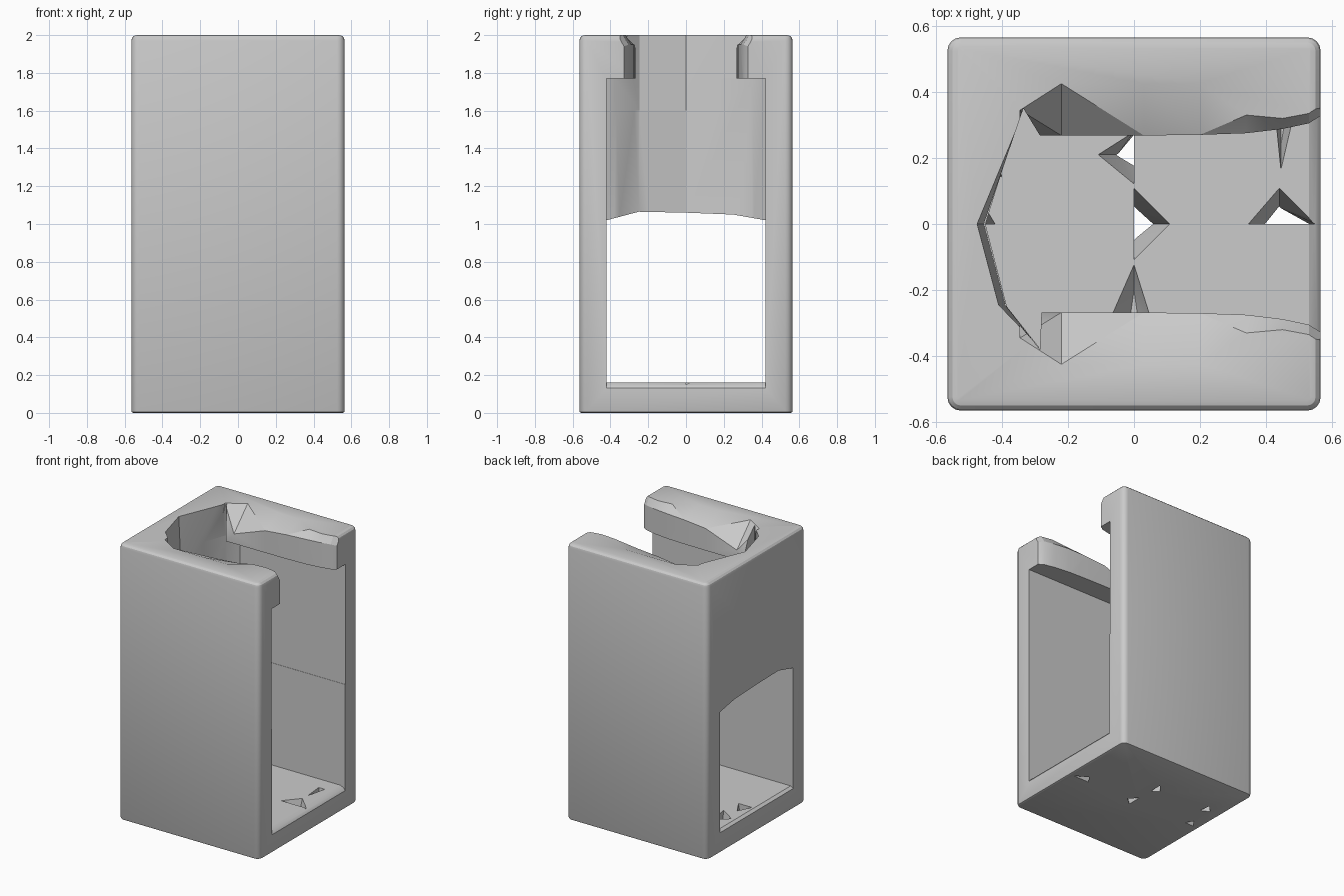
import bpy, bmesh, math

old = bpy.data.objects.get("Cube")
if old:
    bpy.data.objects.remove(old, do_unlink=True)

grey = bpy.data.materials.new("plain_grey")
grey.use_nodes = True
COLOR = (0.6, 0.6, 0.6, 1)
grey.diffuse_color = COLOR
grey.node_tree.nodes["Principled BSDF"].inputs["Base Color"].default_value = COLOR


def finish(bm, name):
    bmesh.ops.recalc_face_normals(bm, faces=bm.faces)
    mesh = bpy.data.meshes.new(name)
    bm.to_mesh(mesh)
    bm.free()
    mesh.materials.append(grey)
    obj = bpy.data.objects.new(name, mesh)
    bpy.context.collection.objects.link(obj)
    return obj


def loft(name, rings):
    """Closed solid through matching rings of points."""
    bm = bmesh.new()
    loops = [[bm.verts.new(p) for p in ring] for ring in rings]
    for a, b in zip(loops, loops[1:]):
        for i in range(len(a)):
            j = (i + 1) % len(a)
            bm.faces.new((a[i], a[j], b[j], b[i]))
    bm.faces.new(loops[0])
    bm.faces.new(loops[-1])
    bmesh.ops.triangulate(bm, faces=bm.faces)
    return finish(bm, name)


def carve(target, cutter):
    cutter.hide_render = True
    mod = target.modifiers.new("carve", "BOOLEAN")
    mod.operation = "DIFFERENCE"
    mod.solver = "EXACT"
    mod.object = cutter
    bpy.context.view_layer.objects.active = target
    bpy.ops.object.modifier_apply(modifier=mod.name)
    bpy.data.objects.remove(cutter, do_unlink=True)


def round_edges(bm, test, radius, segments):
    edges = [e for e in bm.edges if test(e.verts[0].co, e.verts[1].co)]
    bmesh.ops.bevel(bm, geom=edges, offset=radius, segments=segments,
                    profile=0.5, affect="EDGES")


# Rounded outer block
bm = bmesh.new()
bmesh.ops.create_cube(bm, size=1)
for v in bm.verts:
    v.co = (v.co.x * 1.13, v.co.y * 1.13, v.co.z * 2 + 1)
round_edges(bm, lambda a, b: abs(a.z - b.z) > 1, 0.04, 4)
round_edges(bm, lambda a, b: min(a.z, b.z) > 1.99, 0.03, 3)
round_edges(bm, lambda a, b: max(a.z, b.z) < 0.01, 0.012, 2)
housing = finish(bm, "housing")

# Lower passage through both ends, with a soft sill and an arched top
arch = [(0.42, 1.02), (0.25, 1.05), (0, 1.06), (-0.25, 1.065), (-0.42, 1.02)]
passage = []
for x, sill in [(-0.6, 0.12), (-0.545, 0.16), (0.53, 0.16), (0.555, 0.145), (0.6, 0.08)]:
    passage.append([(x, -0.42, sill), (x, 0.42, sill)] + [(x, y, z) for y, z in arch])
carve(housing, loft("passage_cutter", passage))

# Chamber under the lips, faceted at its closed end
end = [(-0.28, 0.422), (-0.34, 0.35), (-0.45, 0), (-0.385, -0.25), (-0.29, -0.37), (-0.27, -0.422)]
chamber = [[(0.7, 0.422, z)] + [(x, y, z) for x, y in end] + [(0.7, -0.422, z)]
           for z in (0.9, 1.77)]
carve(housing, loft("chamber_cutter", chamber))

# Back recess continuing through the top, with a slight draft
recess = []
for z, dx in [(1.6, 0), (2.1, -0.025)]:
    ring = [(-0.335, 0.35), (-0.455, 0), (-0.39, -0.245), (-0.285, -0.38)]
    recess.append([(x + dx * (abs(y) < 0.3), y, z) for x, y in ring]
                  + [(-0.28, -0.26, z), (-0.28, 0.26, z)])
carve(housing, loft("recess_cutter", recess))

# Slot between the lips: x, lip face, height of lip edge, outer side of the slope
stations = [(-0.345, 0.268, 1.79, 0.345), (-0.22, 0.268, 1.84, 0.425),
            (0.03, 0.268, 1.93, 0.425), (0.2, 0.27, 1.945, 0.425),
            (0.34, 0.275, 1.95, 0.33), (0.45, 0.288, 1.95, 0.32),
            (0.53, 0.305, 1.95, 0.335), (0.6, 0.35, 1.93, 0.39)]
slot = []
for x, inner, edge, outer in stations:
    half = [(inner, 1.7), (inner, edge), (outer, 2.0), (outer, 2.1)]
    slot.append([(x, y, z) for y, z in half] + [(x, -y, z) for y, z in reversed(half)])
carve(housing, loft("slot_cutter", slot))

# Triangular funnels in the floor: upper outline, lower outline, depth
funnels = [
    ([(0, 0.28), (-0.11, 0.21), (0, 0.12)], [(0, 0.27), (-0.05, 0.21), (0, 0.18)], -0.01),
    ([(0, 0.11), (0.11, 0), (0, -0.11)], [(0, 0.05), (0.055, 0), (0, -0.045)], -0.01),
    ([(0.345, 0), (0.55, 0), (0.44, 0.11)], [(0.4, 0), (0.53, 0), (0.44, 0.05)], -0.01),
    ([(-0.53, 0), (-0.42, 0), (-0.48, 0.1)], [(-0.52, 0), (-0.45, 0), (-0.48, 0.05)], -0.01),
    ([(-0.43, 0.3), (-0.52, 0.22), (-0.4, 0.14)], [(-0.43, 0.27), (-0.48, 0.22), (-0.42, 0.19)], -0.01),
    ([(-0.07, -0.28), (0.05, -0.28), (0, -0.12)], [(-0.01, -0.27), (0.01, -0.27), (0, -0.2)], 0.05),
    ([(0.43, 0.31), (0.48, 0.31), (0.445, 0.16)], [(0.445, 0.3), (0.455, 0.3), (0.445, 0.24)], 0.08),
]
for upper, lower, depth in funnels:
    carve(housing, loft("funnel_cutter", [[(x, y, 0.165) for x, y in upper],
                                          [(x, y, depth) for x, y in lower]]))

# Smooth the rounded edges, keep the facets crisp
bpy.ops.object.select_all(action="DESELECT")
housing.select_set(True)
bpy.context.view_layer.objects.active = housing
bpy.ops.object.shade_smooth_by_angle(angle=math.radians(25))
